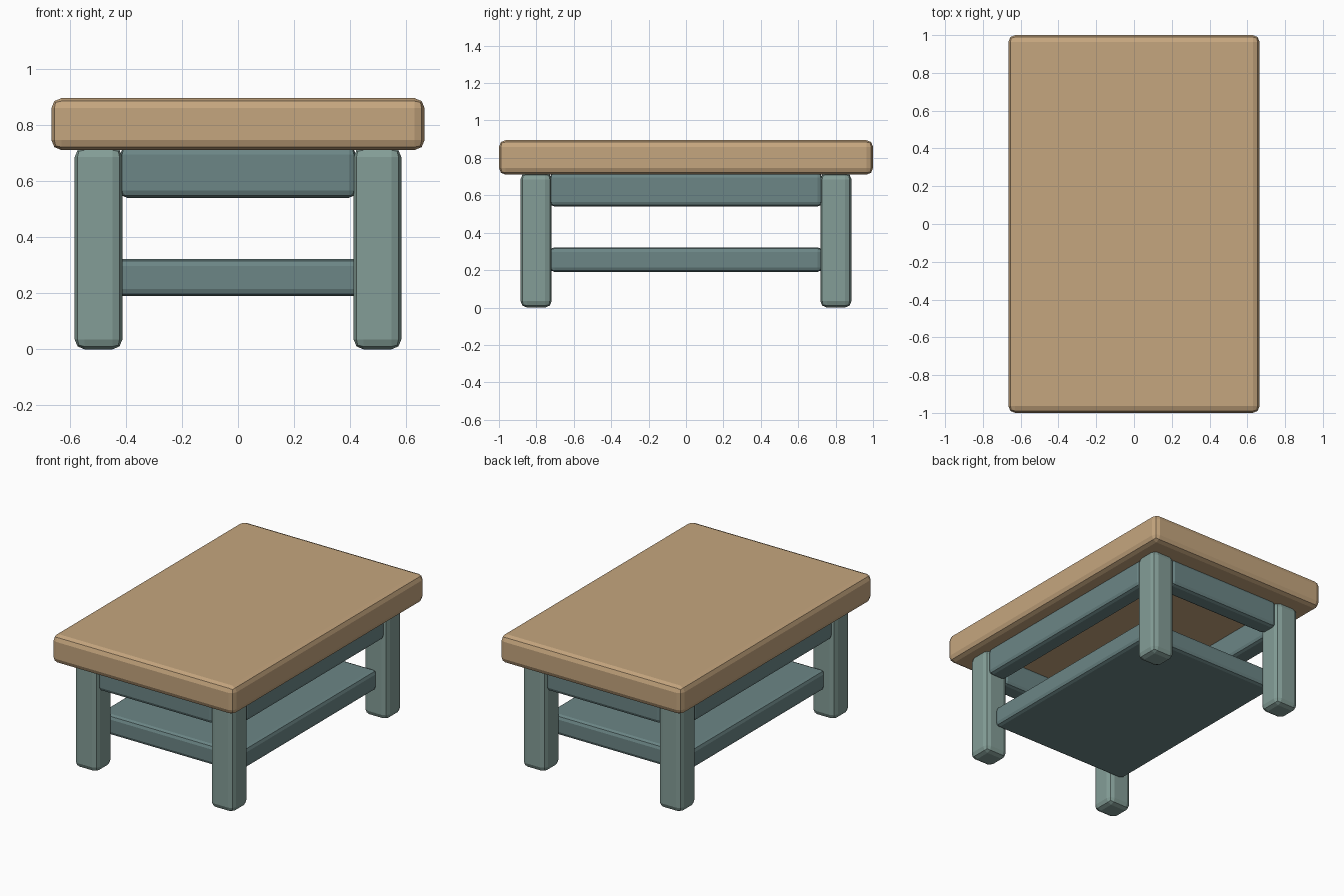
import bpy, bmesh

if "Cube" in bpy.data.objects:
    bpy.data.objects.remove(bpy.data.objects["Cube"])


def material(name, color):
    m = bpy.data.materials.new(name)
    m.diffuse_color = color
    m.use_nodes = True
    m.node_tree.nodes["Principled BSDF"].inputs["Base Color"].default_value = m.diffuse_color
    return m


WOOD = material("warm_wood", (0.56, 0.38, 0.21, 1))
LEG = material("light_teal", (0.23, 0.34, 0.31, 1))
RAIL = material("dark_teal", (0.15, 0.24, 0.24, 1))


def box(name, lo, hi, mat, bevel):
    """Axis-aligned box between two corners, with two-step rounded edges."""
    bm = bmesh.new()
    bmesh.ops.create_cube(bm, size=1)
    for v in bm.verts:
        v.co = [l + (c + 0.5) * (h - l) for c, l, h in zip(v.co, lo, hi)]
    mesh = bpy.data.meshes.new(name)
    bm.to_mesh(mesh)
    bm.free()
    mesh.materials.append(mat)
    ob = bpy.data.objects.new(name, mesh)
    bpy.context.collection.objects.link(ob)
    mod = ob.modifiers.new("bevel", "BEVEL")
    mod.width = bevel
    mod.segments = 2
    return ob


# Thick tabletop
box("tabletop", (-0.665, -1, 0.71), (0.665, 1, 0.895), WOOD, 0.036)

# Legs
for sx, xn in ((-1, "left"), (1, "right")):
    for sy, yn in ((-1, "front"), (1, "back")):
        xs = sorted((sx * 0.412, sx * 0.582))
        ys = sorted((sy * 0.718, sy * 0.885))
        box(f"{yn}_{xn}_leg", (xs[0], ys[0], 0), (xs[1], ys[1], 0.72), LEG, 0.035)

# Aprons under the top
for s, name in ((-1, "front"), (1, "back")):
    ys = sorted((s * 0.74, s * 0.865))
    box(f"{name}_apron", (-0.42, ys[0], 0.54), (0.42, ys[1], 0.72), RAIL, 0.025)
for s, name in ((-1, "left"), (1, "right")):
    xs = sorted((s * 0.44, s * 0.565))
    box(f"{name}_apron", (xs[0], -0.728, 0.54), (xs[1], 0.728, 0.72), RAIL, 0.025)

# Lower shelf
box("shelf", (-0.51, -0.728, 0.19), (0.51, 0.728, 0.322), RAIL, 0.025)
